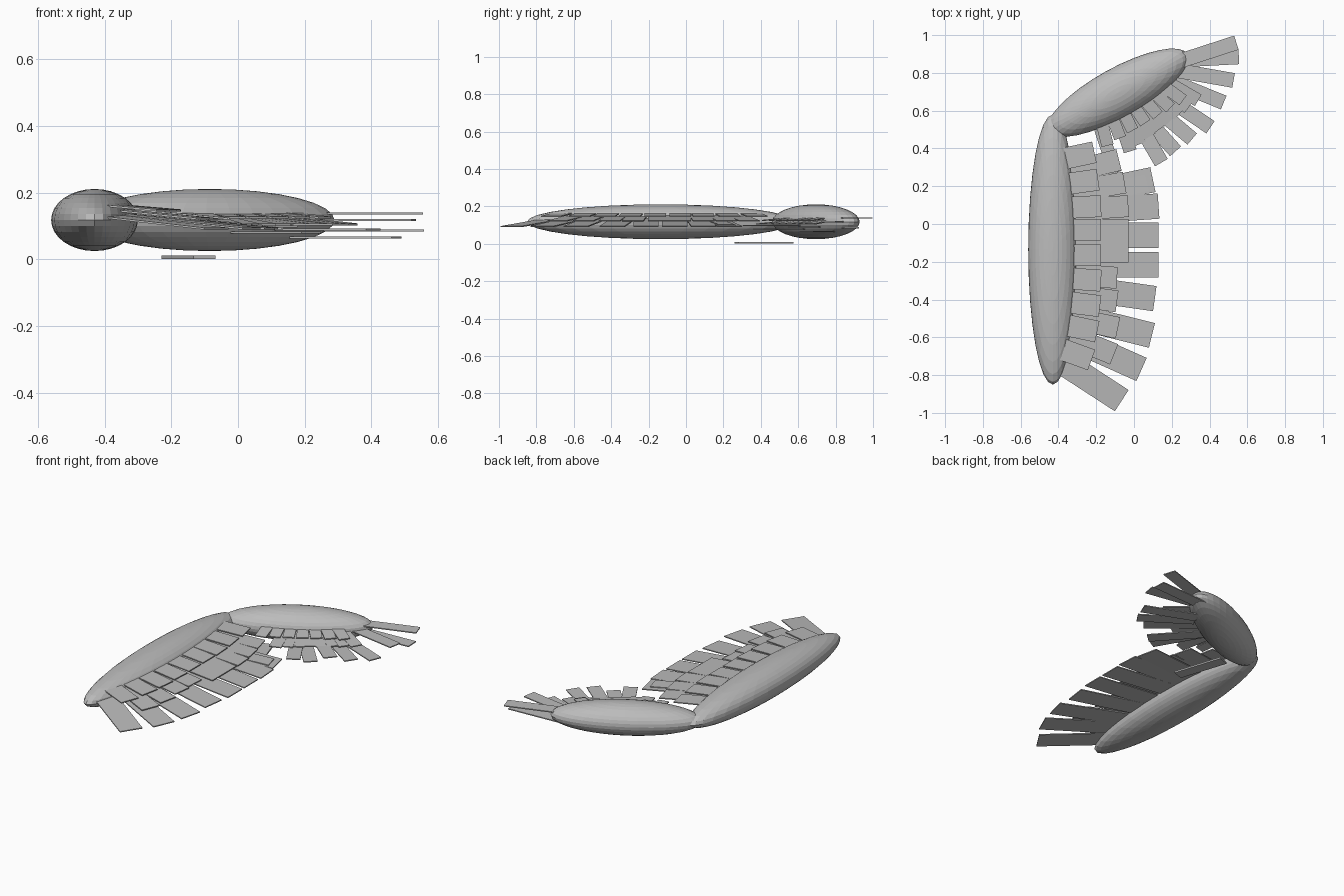
import bpy, math
from mathutils import Vector, Matrix

if "Cube" in bpy.data.objects:
    bpy.data.objects.remove(bpy.data.objects["Cube"])

grey = bpy.data.materials.new("plain grey")
grey.diffuse_color = (0.5, 0.5, 0.5, 1)
grey.use_nodes = True
grey.node_tree.nodes["Principled BSDF"].inputs["Base Color"].default_value = grey.diffuse_color


def limb(name, centre, half, angle):
    bpy.ops.mesh.primitive_uv_sphere_add(segments=32, ring_count=16, radius=1)
    o = bpy.context.object
    o.name = name
    o.scale = half
    o.rotation_euler = (0, 0, math.radians(angle))
    o.location = centre
    o.data.materials.append(grey)


def feather(name, tip, angle, length, width, z_root, z_tip, thick=0.006):
    """Thin plate ending at the tip midpoint, pointing along angle."""
    a = math.radians(angle)
    d = Vector((math.cos(a), math.sin(a), 0))
    n = Vector((-d.y, d.x, 0)) * width / 2
    end = Vector((tip[0], tip[1], 0))
    start = end - d * length
    verts = []
    for h in (-thick / 2, thick / 2):
        for p, z, s in ((start, z_root, -1), (end, z_tip, -1), (end, z_tip, 1), (start, z_root, 1)):
            verts.append(p + n * s + Vector((0, 0, z + h)))
    faces = [(3, 2, 1, 0), (4, 5, 6, 7), (0, 1, 5, 4), (1, 2, 6, 5), (2, 3, 7, 6), (3, 0, 4, 7)]
    me = bpy.data.meshes.new(name)
    me.from_pydata(verts, [], faces)
    me.materials.append(grey)
    bpy.context.collection.objects.link(bpy.data.objects.new(name, me))


# Wing bones
limb("inner_wing", (-0.43, -0.135, 0.118), (0.13, 0.715, 0.093), 0)
limb("outer_wing", (-0.085, 0.695, 0.118), (0.422, 0.13, 0.093), 29)

# Inner wing: long feathers (tip x, tip y, angle)
for i, (x, y, a) in enumerate([(0.10, 0.235, 12), (0.13, 0.095, 4), (0.13, -0.06, 0), (0.13, -0.215, 0),
                               (0.11, -0.395, -8), (0.095, -0.59, -14), (0.04, -0.77, -24), (-0.065, -0.935, -33)]):
    feather(f"inner_long_feather_{i}", (x, y), a, 0.45, 0.134, 0.135, 0.092)

# Inner wing: middle feathers
for i, (x, y, a) in enumerate([(-0.08, 0.34, 14), (-0.05, 0.22, 10), (-0.03, 0.095, 4), (-0.03, -0.03, 0), (-0.03, -0.145, 0),
                               (-0.09, -0.285, -4), (-0.09, -0.41, -8), (-0.085, -0.55, -12), (-0.105, -0.69, -22)]):
    feather(f"inner_middle_feather_{i}", (x, y), a, 0.30, 0.115, 0.15, 0.122)

# Inner wing: short feathers
for i, (x, y, a) in enumerate([(-0.21, 0.38, 12), (-0.19, 0.235, 8), (-0.175, 0.095, 3), (-0.175, -0.03, 0), (-0.175, -0.165, 0),
                               (-0.175, -0.30, -4), (-0.18, -0.435, -7), (-0.195, -0.57, -12), (-0.225, -0.72, -20)]):
    feather(f"inner_short_feather_{i}", (x, y), a, 0.19, 0.115, 0.163, 0.147)

# Outer wing: long feathers fanning round the tip (tip x, tip y, angle, z)
for i, (x, y, a, z) in enumerate([(0.542, 0.96, 18, 0.138), (0.555, 0.885, 3, 0.086), (0.527, 0.76, -10, 0.118),
                                  (0.475, 0.643, -22, 0.065), (0.405, 0.512, -34, 0.09), (0.308, 0.45, -40, 0.105),
                                  (0.22, 0.385, -48, 0.08), (0.145, 0.325, -60, 0.098)]):
    feather(f"outer_long_feather_{i}", (x, y), a, 0.33, 0.078, z, z)

# Outer wing: middle and short feathers along the trailing edge
for i in range(8):
    t = i / 7
    feather(f"outer_middle_feather_{i}", (-0.02 + 0.36 * t, 0.385 + 0.27 * t), -72 + 42 * t,
            0.21, 0.07, 0.125, 0.105)
for i in range(7):
    t = i / 6
    feather(f"outer_short_feather_{i}", (-0.14 + 0.40 * t, 0.415 + 0.24 * t), -76 + 40 * t,
            0.15, 0.065, 0.14, 0.125)

# Loose feather lying low beneath the bend
feather("low_feather", (-0.10, 0.27), -72, 0.31, 0.07, 0.006, 0.006, 0.01)
feather("bend_feather", (0.07, 0.22), 14, 0.34, 0.09, 0.13, 0.10)
